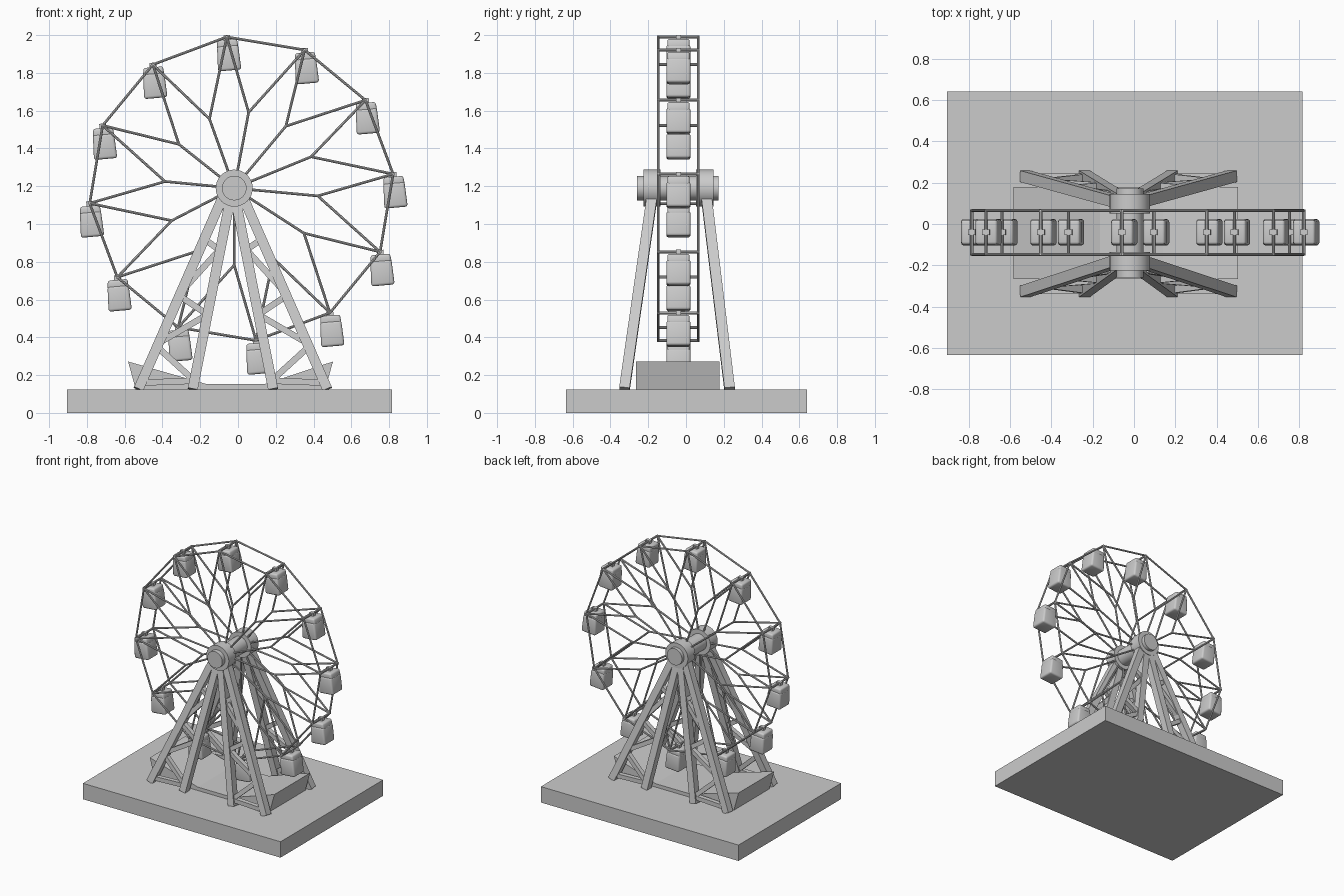
import bpy, bmesh
from math import sin, cos, pi, radians
from mathutils import Vector, Matrix

if "Cube" in bpy.data.objects:
    bpy.data.objects.remove(bpy.data.objects["Cube"])

AX, HZ = -0.02, 1.19          # hub axis
WX, WZ = 0.018, 1.187         # rim centre
SIDES = (-0.147, 0.065)       # the two wheel planes
MID = -0.04


def finish(bm, name, smooth=False):
    bmesh.ops.recalc_face_normals(bm, faces=bm.faces)
    me = bpy.data.meshes.new(name)
    bm.to_mesh(me)
    bm.free()
    ob = bpy.data.objects.new(name, me)
    bpy.context.collection.objects.link(ob)
    if smooth:
        bpy.context.view_layer.objects.active = ob
        bpy.ops.object.select_all(action='DESELECT')
        ob.select_set(True)
        bpy.ops.object.shade_smooth_by_angle(angle=radians(35))
    return ob


def frame(a, b):
    a, b = Vector(a), Vector(b)
    d = (b - a).normalized()
    ref = Vector((0, 1, 0)) if abs(d.y) < 0.95 else Vector((1, 0, 0))
    x = ref.cross(d).normalized()
    y = d.cross(x)
    m = Matrix((x, y, d)).transposed().to_4x4()
    m.translation = (a + b) / 2
    return m, (b - a).length


def beam(bm, a, b, w, t):
    m, l = frame(a, b)
    bmesh.ops.create_cube(bm, size=1, matrix=m @ Matrix.Diagonal((w, t, l, 1)))


def rod(bm, a, b, r, n=8):
    m, l = frame(a, b)
    bmesh.ops.create_cone(bm, cap_ends=True, segments=n, radius1=r, radius2=r, depth=l, matrix=m)


def extrude_profile(pts, y0, y1, name):
    bm = bmesh.new()
    f = bm.faces.new([bm.verts.new((x, y0, z)) for x, z in pts])
    r = bmesh.ops.extrude_face_region(bm, geom=[f])
    bmesh.ops.translate(bm, vec=(0, y1 - y0, 0),
                        verts=[v for v in r['geom'] if isinstance(v, bmesh.types.BMVert)])
    return finish(bm, name)


# base slab and boarding platform with raised ends
extrude_profile([(-.905, 0), (.815, 0), (.815, .125), (-.905, .125)], -.635, .64, "base")
extrude_profile([(-.54, .12), (.46, .12), (.503, .272), (.14, .152), (-.165, .152), (-.582, .272)],
                -.265, .178, "platform")

# axle and hub drums
bm = bmesh.new()
rod(bm, (AX, -.26, HZ), (AX, .172, HZ), .065, 32)
finish(bm, "axle", True)
bm = bmesh.new()
for y0, y1 in ((-.225, -.135), (.052, .145)):
    rod(bm, (AX, y0, HZ), (AX, y1, HZ), .098, 32)
finish(bm, "hub_drums", True)


# trussed legs, mirrored left/right on both sides of the wheel
def leg_point(kind, s, foot_y, top_y, z):
    foot, top = {"outer": (.5, .055), "inner": (.213, .012)}[kind]
    t = (z - .125) / (1.14 - .125)
    return (-.027 + s * (foot + (top - foot) * t), foot_y + (top_y - foot_y) * t, z)


BRACES = (("outer", .16, "inner", .17), ("outer", .35, "inner", .17), ("outer", .37, "inner", .52),
          ("inner", .52, "outer", .62), ("outer", .64, "inner", .87), ("inner", .86, "outer", .92))
for side, fy, ty in (("front", -.326, -.18), ("back", .231, .108)):
    for s, word in ((-1, "left"), (1, "right")):
        bm = bmesh.new()
        for kind in ("outer", "inner"):
            beam(bm, leg_point(kind, s, fy, ty, .125), leg_point(kind, s, fy, ty, 1.14), .053, .055)
        for k1, z1, k2, z2 in BRACES:
            beam(bm, leg_point(k1, s, fy, ty, z1), leg_point(k2, s, fy, ty, z2), .033, .035)
        finish(bm, f"{side}_{word}_leg")


# wheel frame: spokes, forked struts, rim and cross bars
def ring(deg, r, y):
    return Vector((WX + r * cos(radians(deg)), y, WZ + r * sin(radians(deg))))


bm = bmesh.new()
for y in SIDES:
    for i in range(12):
        a = 5.5 + 30 * i
        fork = ring(a + 19.1, .406, y)
        rod(bm, (AX, y, HZ), fork, .007)
        rod(bm, fork, ring(a, .807, y), .007)
        rod(bm, fork, ring(a + 30, .807, y), .007)
        rod(bm, ring(a, .807, y), ring(a + 30, .807, y), .007)
for i in range(12):
    a = 5.5 + 30 * i
    rod(bm, ring(a, .807, SIDES[0] - .006), ring(a, .807, SIDES[1] + .006), .008)
finish(bm, "wheel_frame", True)


# hanging cabins
def tapered_box(bm, z0, z1, w0, w1, d, bevel):
    r = bmesh.ops.create_cube(bm, size=1)
    for v in r['verts']:
        up = v.co.z > 0
        v.co = Vector((v.co.x * (w1 if up else w0), v.co.y * d, z1 if up else z0))
    edges = list({e for v in r['verts'] for e in v.link_edges})
    bmesh.ops.bevel(bm, geom=edges, offset=bevel, segments=3, profile=.5, affect='EDGES')


bm = bmesh.new()
tapered_box(bm, -.178, -.045, .124, .112, .128, .014)
tapered_box(bm, -.062, -.014, .114, .104, .118, .012)
bmesh.ops.create_cube(bm, size=1, matrix=Matrix.Translation((0, 0, -.005)) @ Matrix.Diagonal((.036, .026, .03, 1)))
cabin = finish(bm, "cabin_01", True)
for i in range(12):
    ob = cabin if i == 0 else cabin.copy()
    if i:
        ob.name = f"cabin_{i + 1:02d}"
        bpy.context.collection.objects.link(ob)
    ob.location = ring(5.5 + 30 * i, .807, MID)
    ob.rotation_euler = (0, radians(-5), 0)
